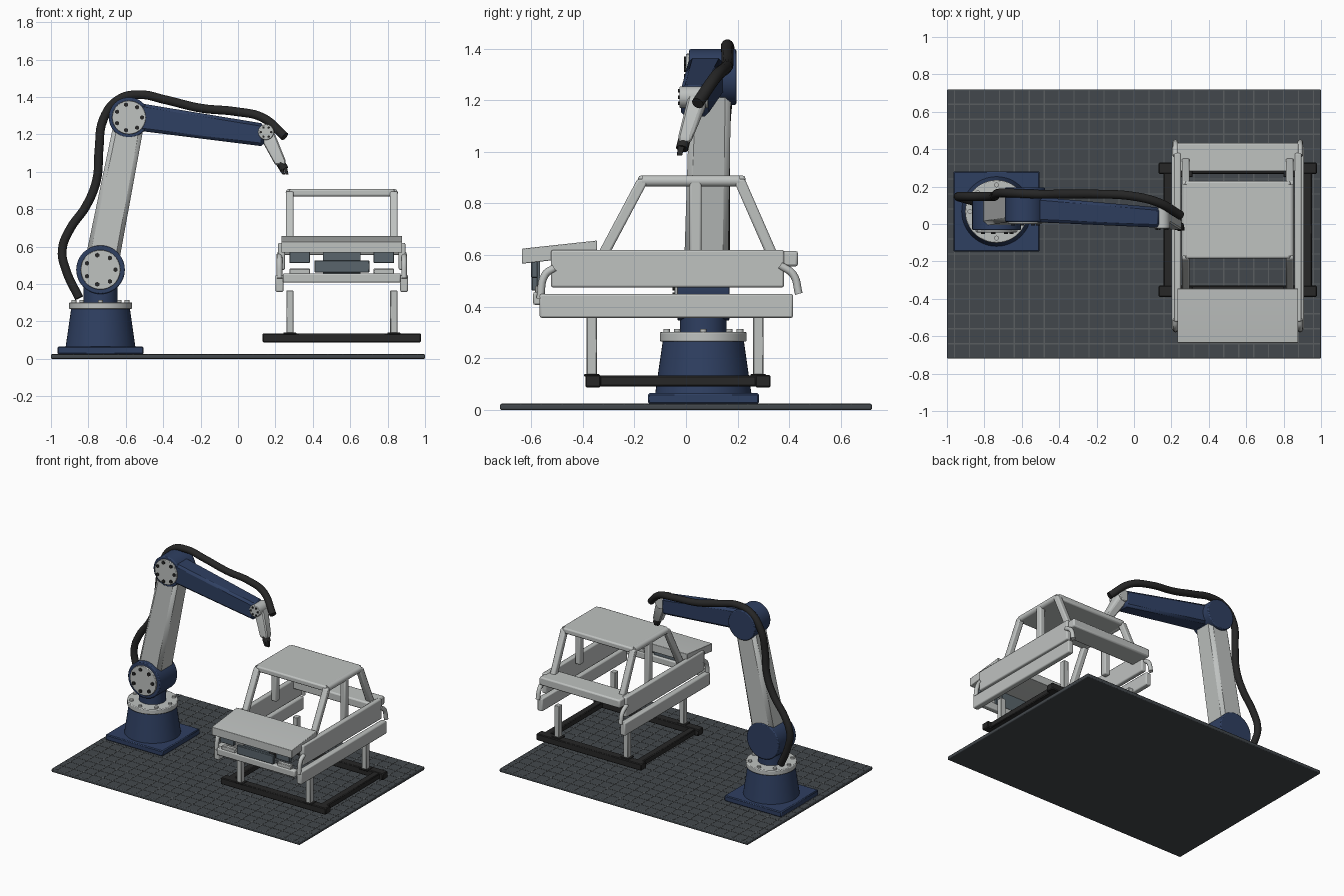
import bpy, bmesh, math
from mathutils import Vector
from itertools import product

old = bpy.data.objects.get("Cube")
if old:
    bpy.data.objects.remove(old, do_unlink=True)


def material(name, r, g, b):
    m = bpy.data.materials.new(name)
    m.use_nodes = True
    m.diffuse_color = (r, g, b, 1)
    m.node_tree.nodes["Principled BSDF"].inputs["Base Color"].default_value = (r, g, b, 1)
    return m


GREY = material("light grey", .52, .54, .53)
BLUE = material("navy blue", .028, .05, .12)
BLACK = material("rubber black", .02, .02, .02)
SLATE = material("slate grey", .1, .13, .15)
FLOOR = material("floor grey", .055, .064, .072)
LINE = material("floor line grey", .1, .11, .115)


def finish(name, bm, mat, bevel=0, segments=1):
    bmesh.ops.recalc_face_normals(bm, faces=bm.faces)
    mesh = bpy.data.meshes.new(name)
    bm.to_mesh(mesh)
    bm.free()
    mesh.materials.append(mat)
    mesh.shade_smooth()
    mesh.set_sharp_from_angle(angle=math.radians(35))
    ob = bpy.data.objects.new(name, mesh)
    bpy.context.collection.objects.link(ob)
    if bevel:
        mod = ob.modifiers.new("bevel", "BEVEL")
        mod.width, mod.segments = bevel, segments
        mod.limit_method = "ANGLE"
        mod.angle_limit = math.radians(40)
    return ob


def loft(name, mat, a, b, bevel=0, segments=1):
    """Solid spanning two (min, max) boxes, each of which may be flat."""
    bm = bmesh.new()
    for p in {c for lo, hi in (a, b) for c in product(*zip(lo, hi))}:
        bm.verts.new(p)
    bmesh.ops.convex_hull(bm, input=bm.verts)
    bmesh.ops.dissolve_limit(bm, angle_limit=.1, verts=bm.verts, edges=bm.edges)
    return finish(name, bm, mat, bevel, segments)


def box(name, mat, lo, hi, bevel=0, segments=1):
    return loft(name, mat, (lo, hi), (lo, hi), bevel, segments)


def cylinder(name, mat, p, q, r1, r2=None, sides=40, bevel=0):
    p, q = Vector(p), Vector(q)
    bm = bmesh.new()
    bmesh.ops.create_cone(bm, cap_ends=True, segments=sides, radius1=r1,
                          radius2=r1 if r2 is None else r2, depth=(q - p).length)
    ob = finish(name, bm, mat, bevel, 2)
    ob.location = (p + q) / 2
    ob.rotation_mode = "QUATERNION"
    ob.rotation_quaternion = (q - p).to_track_quat("Z", "Y")
    return ob


def tube(name, mat, points, radius):
    cu = bpy.data.curves.new(name, "CURVE")
    cu.dimensions = "3D"
    cu.bevel_depth, cu.bevel_resolution, cu.resolution_u = radius, 4, 6
    cu.use_fill_caps = True
    sp = cu.splines.new("BEZIER")
    sp.bezier_points.add(len(points) - 1)
    for bp, co in zip(sp.bezier_points, points):
        bp.co = co
        bp.handle_left_type = bp.handle_right_type = "AUTO"
    cu.materials.append(mat)
    ob = bpy.data.objects.new(name, cu)
    bpy.context.collection.objects.link(ob)


# Floor with a raised line grid
box("floor_slab", FLOOR, (-1, -.72, 0), (1, .72, .024), .006, 2)
step = .08
for i in range(-12, 13):
    box("floor_line_y", LINE, (i * step - .003, -.715, .02), (i * step + .003, .715, .0255))
for i in range(-8, 9):
    box("floor_line_x", LINE, (-.995, i * step - .003, .02), (.995, i * step + .003, .0255))

# Robot pedestal
bx, by = -.735, .067
box("base_plate", BLUE, (bx - .23, by - .215, .024), (bx + .23, by + .215, .065), .006)
cylinder("base_cone", BLUE, (bx, by, .06), (bx, by, .268), .187, .157, 48)
cylinder("base_flange", GREY, (bx, by, .265), (bx, by, .302), .168, sides=48, bevel=.005)
for i in range(8):
    a = i * math.pi / 4
    x, y = bx + .142 * math.cos(a), by + .142 * math.sin(a)
    cylinder("flange_bolt", GREY, (x, y, .3), (x, y, .313), .013, sides=12)
cylinder("turret_neck", BLUE, (bx, by, .3), (bx, by, .38), .09)


def joint(name, x, z, y0, y1, r, cap_r, bolt_r, bolt):
    """Drum along y with a bolted cap on its front."""
    cylinder(name + "_drum", BLUE, (x, y0, z), (x, y1, z), r, sides=48, bevel=.006)
    cylinder(name + "_cap", GREY, (x, y0 - .012, z), (x, y0 + .01, z), cap_r, bevel=.003)
    for i in range(7):
        a = i * math.tau / 7
        bx_, bz = x + bolt_r * math.cos(a), z + bolt_r * math.sin(a)
        cylinder(name + "_bolt", BLACK, (bx_, y0 - .02, bz), (bx_, y0, bz), bolt, sides=6)


# Robot arm
joint("shoulder", bx, .476, -.033, .168, .13, .106, .08, .013)
joint("elbow", -.583, 1.29, .012, .195, .108, .09, .07, .012)
loft("lower_arm", GREY, ((-.83, -.01, .47), (-.645, .162, .47)),
     ((-.66, .016, 1.28), (-.497, .175, 1.28)), .022)
loft("forearm", BLUE, ((-.58, .012, 1.225), (-.58, .15, 1.375)),
     ((.14, -.02, 1.135), (.14, .088, 1.257)), .016)

# Wrist and gripper
cylinder("wrist_joint", GREY, (.15, -.025, 1.212), (.15, .085, 1.212), .042, bevel=.004)
for i in range(6):
    a = i * math.tau / 6
    x, z = .15 + .028 * math.cos(a), 1.212 + .028 * math.sin(a)
    cylinder("wrist_bolt", BLACK, (x, -.031, z), (x, -.02, z), .007, sides=6)
loft("wrist_body", GREY, ((.125, .01, 1.17), (.19, .075, 1.22)),
     ((.2, -.03, 1.035), (.255, .018, 1.06)), .01)
cylinder("tool_mount", BLACK, (.225, -.006, 1.05), (.248, -.015, 1.012), .024, sides=16)
for s in (-1, 1):
    loft("gripper_finger", BLACK, ((.228 + s * .012, -.03, 1.025), (.248 + s * .012, -.005, 1.03)),
         ((.246 + s * .009, -.035, .985), (.26 + s * .009, -.015, .99)), .003)

# Cable loom along the arm
tube("arm_cable", BLACK, [
    (-.85, .12, .325), (-.92, .14, .475), (-.94, .147, .58), (-.9, .147, .69),
    (-.81, .147, .82), (-.755, .147, .96), (-.743, .15, 1.12), (-.72, .165, 1.28),
    (-.64, .165, 1.385), (-.525, .16, 1.412), (-.39, .16, 1.385), (-.2, .16, 1.34),
    (-.015, .15, 1.322), (.13, .115, 1.29), (.25, .045, 1.188)], .024)

# Stand under the car frame
cx = .555
for y in (-.36, .298):
    box("stand_cross_bar", BLACK, (.132, y - .03, .088), (.978, y + .03, .136), .005)
for s in (-1, 1):
    x = cx + s * .372
    box("stand_side_bar", BLACK, (x - .025, -.37, .092), (x + .025, .31, .133), .005)
    for y in (-.365, .28):
        x = cx + s * .278
        box("stand_foot", BLACK, (x - .035, y - .03, .13), (x + .035, y + .03, .14), .003)
        box("stand_post", GREY, (x - .019, y - .02, .13), (x + .019, y + .02, .365), .003)

# Car frame: sides
for s in (-1, 1):
    x = cx + s * .322
    box("upper_side_panel", GREY, (x - .018, -.523, .475), (x + .018, .38, .62), .008, 2)
    x = cx + s * .333
    box("lower_side_panel", GREY, (x - .021, -.567, .357), (x + .021, .415, .45), .008, 2)
    tube("rear_corner_arc", GREY, [(x, .365, .56), (x, .415, .525), (x, .437, .45)], .015)
    tube("front_corner_arc", GREY, [(x, -.51, .55), (x, -.545, .525), (x, -.565, .43)], .015)
    x = cx + s * .278
    # Each pillar runs from its foot y to its head y
    for name, foot, head in (("front", -.335, -.165), ("middle", .037, .037), ("rear", .345, .205)):
        loft(name + "_pillar", GREY, ((x - .021, foot - .023, .575), (x + .021, foot + .023, .575)),
             ((x - .021, head - .023, .895), (x + .021, head + .023, .895)), .008, 2)
    cylinder("roof_rail", GREY, (x, -.17, .887), (x, .21, .887), .022, sides=16)

# Car frame: panels
box("roof_panel", GREY, (cx - .281, -.185, .868), (cx + .281, .23, .908), .01, 2)
loft("hood_panel", GREY, ((cx - .323, -.635, .567), (cx + .323, -.632, .625)),
     ((cx - .323, -.348, .6), (cx + .323, -.345, .656)), .01, 2)
box("trunk_panel", GREY, (cx - .325, .28, .556), (cx + .325, .434, .616), .01, 2)
box("front_beam", GREY, (cx - .315, -.592, .407), (cx + .315, -.55, .457), .008, 2)

# Front details
box("grille", SLATE, (cx - .147, -.598, .462), (cx + .147, -.575, .525), .003)
box("grille_mount", SLATE, (cx - .1, -.58, .45), (cx + .1, -.565, .6))
for s in (-1, 1):
    x = cx + s * .225
    box("headlight", SLATE, (x - .055, -.6, .512), (x + .055, -.575, .58), .003)
    box("beam_pad", GREY, (x - .055, -.585, .45), (x + .055, -.555, .482), .004)
